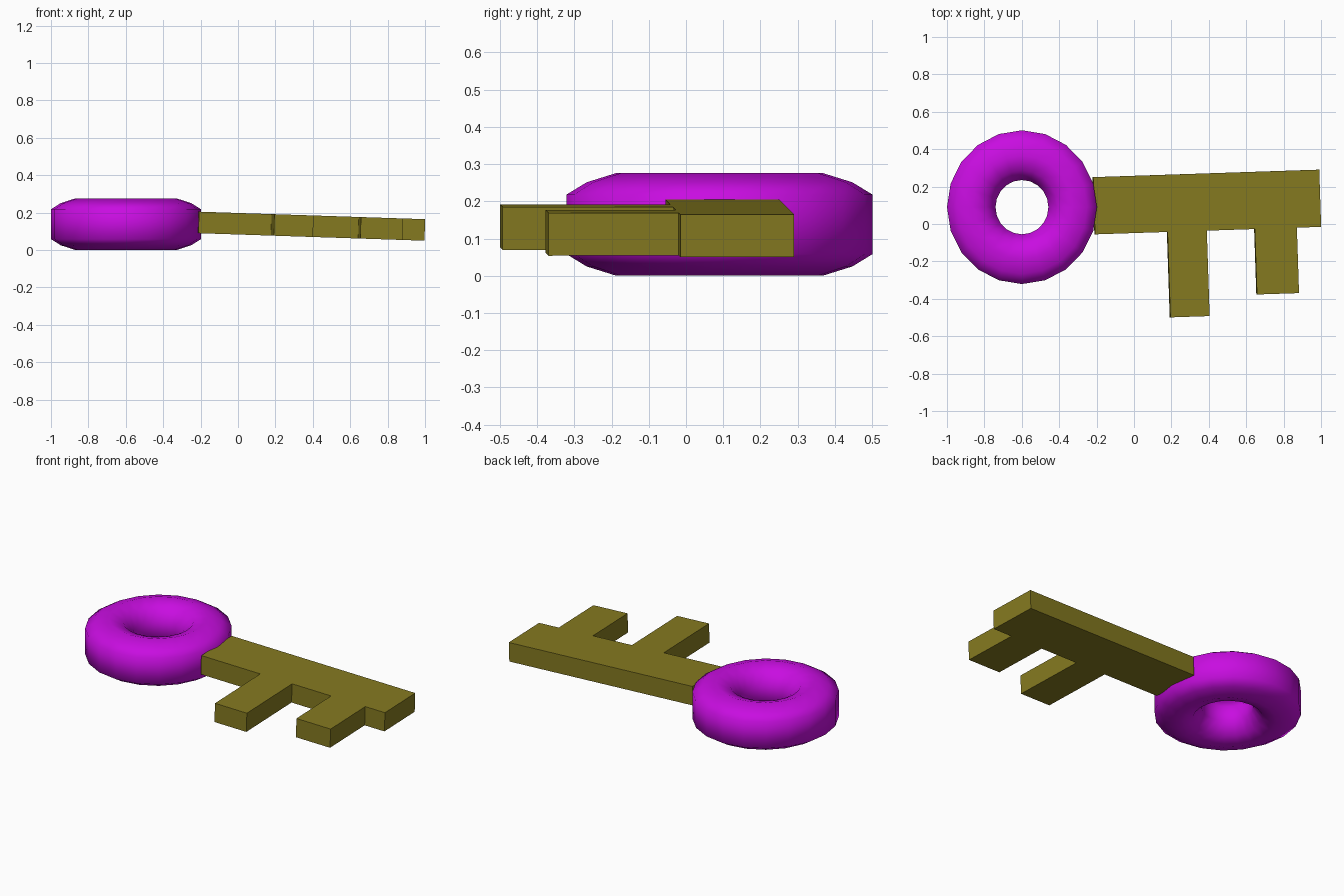
import bpy, bmesh, math
from mathutils import Matrix, Vector

if "Cube" in bpy.data.objects:
    bpy.data.objects.remove(bpy.data.objects["Cube"], do_unlink=True)


def make_material(name, rgb):
    mat = bpy.data.materials.new(name)
    mat.use_nodes = True
    mat.diffuse_color = (*rgb, 1)
    mat.node_tree.nodes["Principled BSDF"].inputs["Base Color"].default_value = (*rgb, 1)
    return mat


def make_object(name, bm, mat, smooth=False):
    bmesh.ops.recalc_face_normals(bm, faces=bm.faces)
    for f in bm.faces:
        f.smooth = smooth
    mesh = bpy.data.meshes.new(name)
    bm.to_mesh(mesh)
    bm.free()
    mesh.materials.append(mat)
    obj = bpy.data.objects.new(name, mesh)
    bpy.context.collection.objects.link(obj)
    return obj


purple = make_material("purple", (0.58, 0.004, 0.75))
olive = make_material("olive", (0.235, 0.195, 0.0145))

# Ring handle: a flattened-wall profile swept round in twenty steps
SEGMENTS = 20
RING_RADIUS = 0.277
upper = [(0.134, 0.08), (0.08, 0.113), (0, 0.138), (-0.08, 0.112), (-0.132, 0.045)]
profile = upper + [(r, -z) for r, z in reversed(upper)]
bm = bmesh.new()
loops = []
for i in range(SEGMENTS):
    a = math.tau * i / SEGMENTS
    loops.append([bm.verts.new(((RING_RADIUS + r) * math.cos(a) * 0.975,
                                (RING_RADIUS + r) * math.sin(a), z)) for r, z in profile])
n = len(profile)
for i, loop in enumerate(loops):
    after = loops[(i + 1) % SEGMENTS]
    for j in range(n):
        k = (j + 1) % n
        bm.faces.new((loop[j], after[j], after[k], loop[k]))
ring = make_object("ring_handle", bm, purple, smooth=True)
ring.location = (-0.599, 0.09, 0.138)

# Shaft with two teeth: one outline, extruded and slightly tilted
HALF_WIDTH, THICKNESS = 0.153, 0.115
START, END = -0.015, 1.195
teeth = [(0.373, 0.583, -0.61), (0.84, 1.065, -0.503)]
outline = [(END, HALF_WIDTH), (START, HALF_WIDTH), (START, -HALF_WIDTH)]
for left, right, depth in teeth:
    outline += [(left, -HALF_WIDTH), (left, depth), (right, depth), (right, -HALF_WIDTH)]
outline.append((END, -HALF_WIDTH))
bm = bmesh.new()
face = bm.faces.new([bm.verts.new((x, y, -THICKNESS / 2)) for x, y in outline])
extruded = bmesh.ops.extrude_face_region(bm, geom=[face])["geom"]
bmesh.ops.translate(bm, vec=Vector((0, 0, THICKNESS)),
                    verts=[v for v in extruded if isinstance(v, bmesh.types.BMVert)])
tilt = math.radians(1.9)
bm.transform(Matrix.Translation((-0.2, 0.098, 0.147))
             @ Matrix.Rotation(tilt, 4, "Y") @ Matrix.Rotation(tilt, 4, "Z"))
make_object("shaft_with_teeth", bm, olive)
